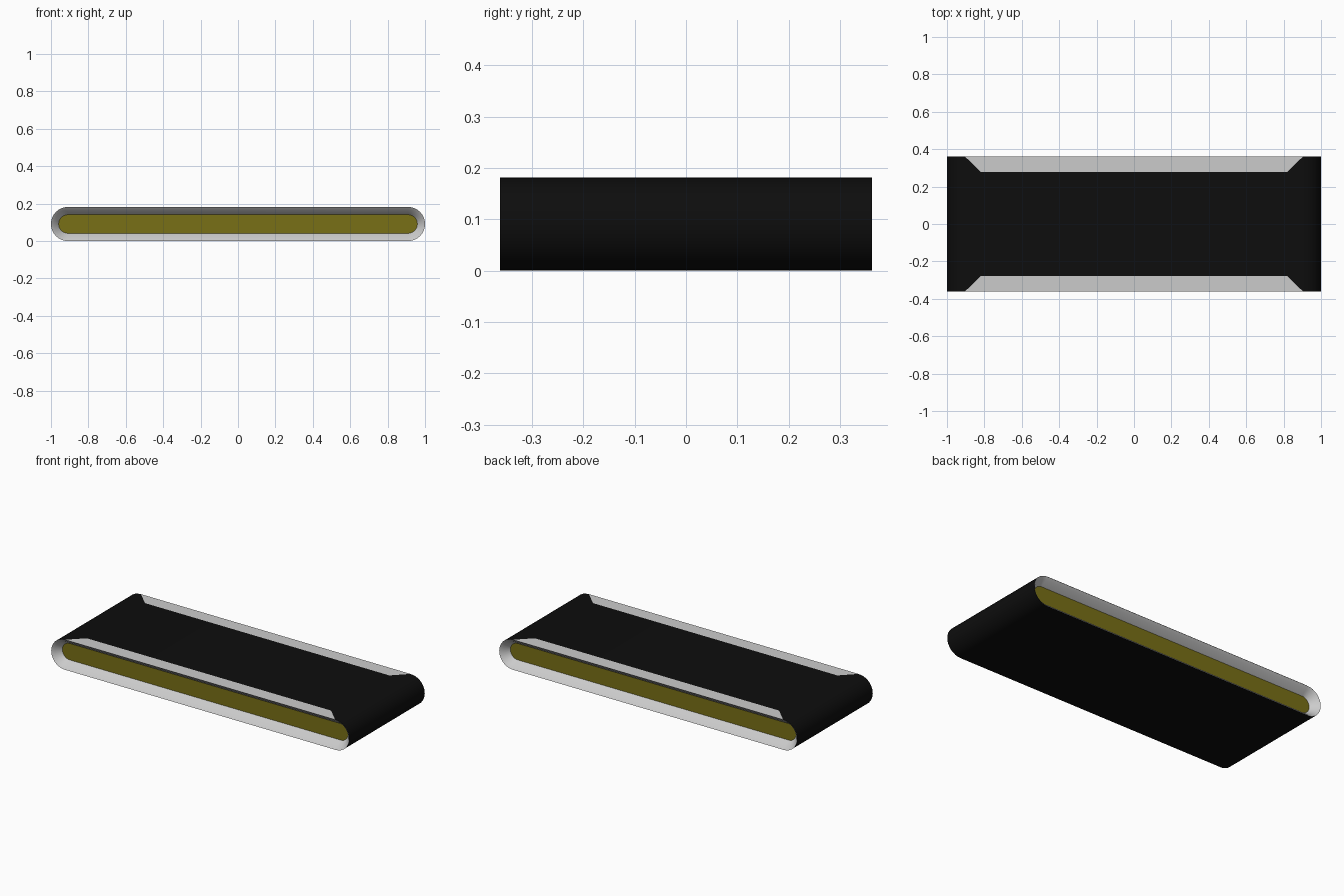
import bpy, bmesh, math

if "Cube" in bpy.data.objects:
    bpy.data.objects.remove(bpy.data.objects["Cube"])

HALF_Y = 0.362   # half the belt width
ZC = 0.091       # height of the roller axis
CX = 0.909       # roller axis distance from the middle


def material(name, rgb):
    m = bpy.data.materials.new(name)
    m.diffuse_color = (*rgb, 1)
    m.use_nodes = True
    m.node_tree.nodes["Principled BSDF"].inputs["Base Color"].default_value = m.diffuse_color
    return m


def stadium(inset, y, n=16):
    """Rounded-end loop in the xz plane, shrunk by inset."""
    r = 0.091 - inset
    pts = []
    for side, start in ((1, -math.pi / 2), (-1, math.pi / 2)):
        for i in range(n + 1):
            a = start + math.pi * i / n
            pts.append((side * CX + r * math.cos(a), y, ZC + r * math.sin(a)))
    return pts


def make(name, loops, mat=None, cap=False, flip=False):
    """Skin a series of matching loops, or fill a single one."""
    bm = bmesh.new()
    rings = [[bm.verts.new(p) for p in loop] for loop in loops]
    for a, b in zip(rings, rings[1:]):
        for i in range(len(a)):
            j = (i + 1) % len(a)
            bm.faces.new((a[i], a[j], b[j], b[i]))
    if cap:
        bm.faces.new(rings[0])
    if flip:
        bmesh.ops.reverse_faces(bm, faces=bm.faces[:])
    me = bpy.data.meshes.new(name)
    bm.to_mesh(me)
    bm.free()
    ob = bpy.data.objects.new(name, me)
    bpy.context.collection.objects.link(ob)
    if mat:
        me.materials.append(mat)
    bpy.context.view_layer.objects.active = ob
    bpy.ops.object.select_all(action='DESELECT')
    ob.select_set(True)
    bpy.ops.object.shade_smooth_by_angle(angle=math.radians(30))
    return ob


black = material("belt_black", (0.004, 0.004, 0.004))
yellow = material("panel_yellow", (0.19, 0.16, 0.008))

# Belt wrapped around both ends
make("belt", [stadium(0, -HALF_Y), stadium(0, HALF_Y)], black)

# Recessed rim section: (inset, depth)
rim = [(0, 0), (0.015, 0.012), (0.041, 0.048)]

for s, label in ((-1, "front"), (1, "back")):
    # Grey rim sloping inwards to the side panel
    make(label + "_rim", [stadium(i, s * (HALF_Y - d)) for i, d in rim],
         flip=(s < 0))
    # Yellow recessed side panel
    make(label + "_panel", [stadium(rim[-1][0], s * (HALF_Y - rim[-1][1]))],
         yellow, cap=True, flip=(s > 0))
    # Grey edge strip with mitred ends lying on the belt
    outline = [(-0.905, HALF_Y), (0.905, HALF_Y), (0.82, 0.279), (-0.82, 0.279)]
    make(label + "_edge_strip", [[(x, s * y, 0.183) for x, y in outline]],
         cap=True, flip=(s > 0))
